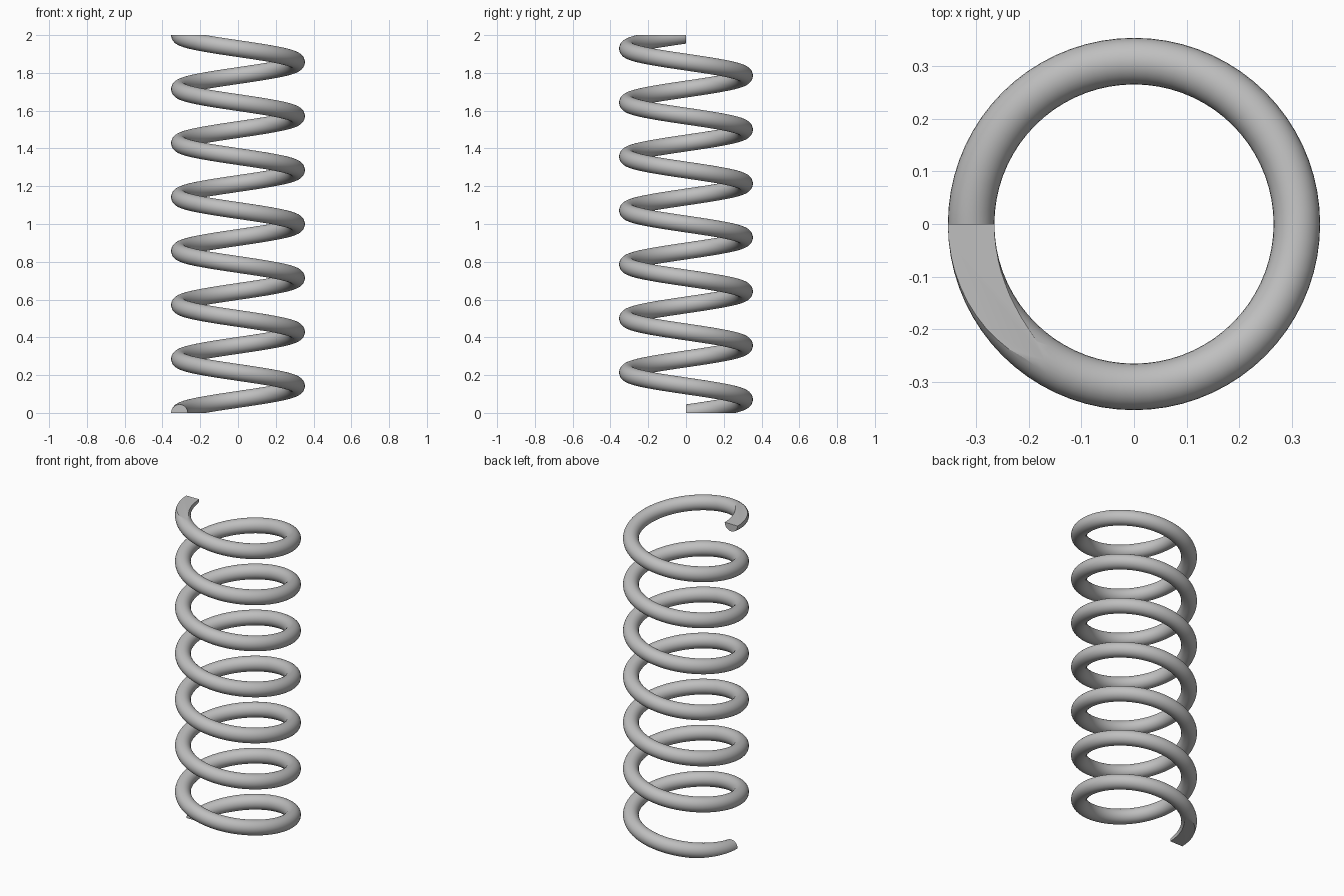
import bpy, bmesh, math
from mathutils import Matrix, Vector

cube = bpy.data.objects.get("Cube")
if cube:
    bpy.data.objects.remove(cube, do_unlink=True)

HEIGHT, TURNS = 2.0, 7
COIL_R, WIRE_R = 0.31, 0.0443
STEPS, SIDES = 72, 28          # per turn, around the wire

# Steel material
steel = bpy.data.materials.new("steel grey")
steel.use_nodes = True
grey = (0.52, 0.52, 0.52, 1)
steel.diffuse_color = grey
steel.node_tree.nodes["Principled BSDF"].inputs["Base Color"].default_value = grey

# Wire cross-section, upright at the left-hand end of the coil
bm = bmesh.new()
stretch = math.hypot(1, HEIGHT / TURNS / (math.tau * COIL_R))
place = (Matrix.Translation((-COIL_R, 0, 0)) @ Matrix.Rotation(math.pi / 2, 4, 'X')
         @ Matrix.Diagonal((1, stretch, 1, 1)))
bmesh.ops.create_circle(bm, segments=SIDES, radius=WIRE_R, matrix=place)

# Sweep it along the rising coil
count = STEPS * TURNS
bmesh.ops.spin(bm, geom=bm.edges[:], cent=(0, 0, 0), axis=(0, 0, 1),
               angle=-math.tau * TURNS, steps=count,
               dvec=Vector((0, 0, HEIGHT / count)))


def close_holes():
    bmesh.ops.holes_fill(bm, edges=[e for e in bm.edges if e.is_boundary], sides=0)


# Cap the wire ends, then grind the bottom and top flat
close_holes()
for z, up in ((0, -1), (HEIGHT, 1)):
    bmesh.ops.bisect_plane(bm, geom=bm.verts[:] + bm.edges[:] + bm.faces[:], dist=1e-5,
                           plane_co=(0, 0, z), plane_no=(0, 0, up), clear_outer=True)
    close_holes()
bmesh.ops.recalc_face_normals(bm, faces=bm.faces[:])

mesh = bpy.data.meshes.new("coil_spring")
bm.to_mesh(mesh)
bm.free()
mesh.materials.append(steel)
spring = bpy.data.objects.new("coil_spring", mesh)
bpy.context.collection.objects.link(spring)

# Smooth wire with crisp ground ends
bpy.ops.object.select_all(action='DESELECT')
spring.select_set(True)
bpy.context.view_layer.objects.active = spring
bpy.ops.object.shade_smooth_by_angle(angle=math.radians(30))
